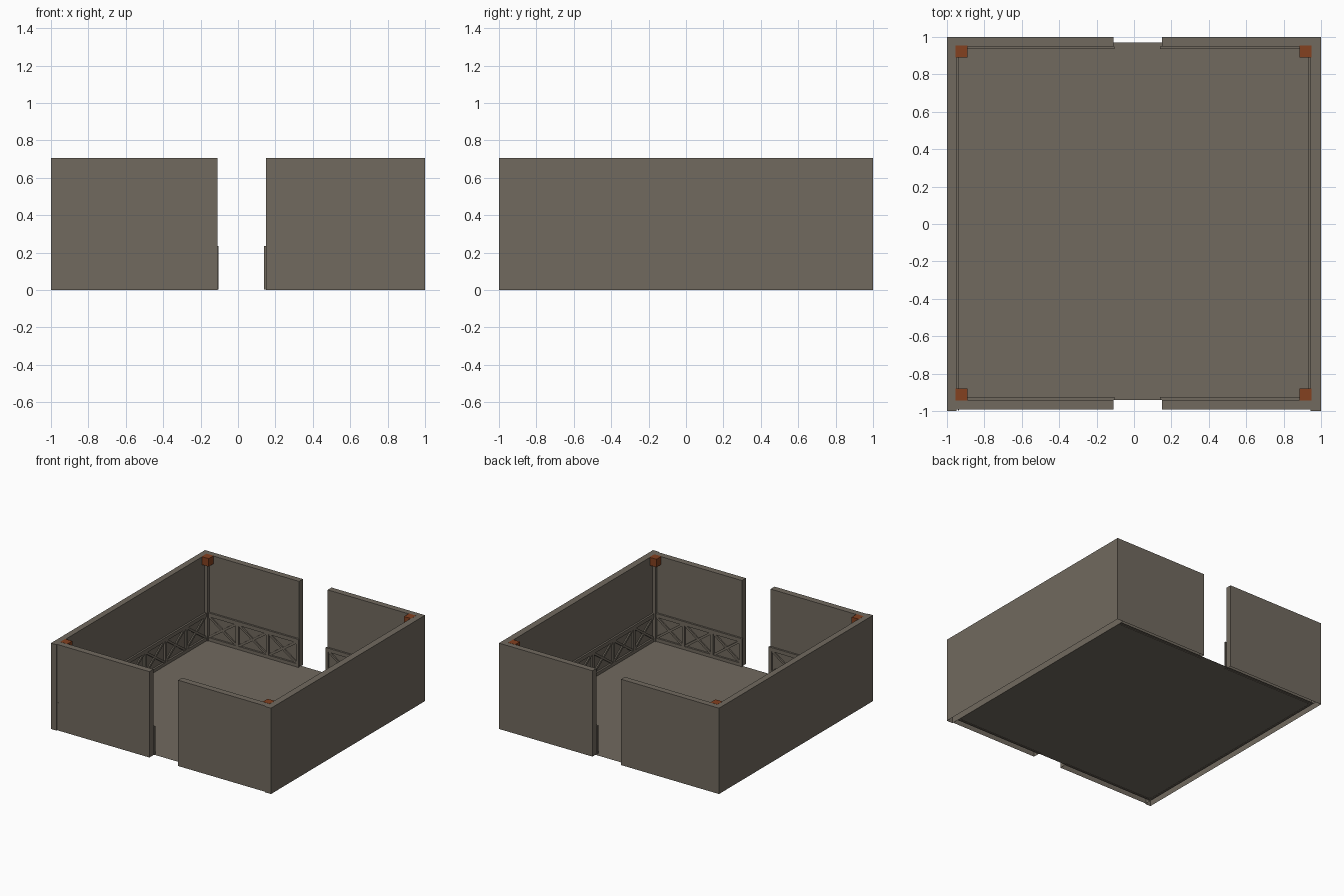
import bpy, bmesh, math
from mathutils import Matrix, Vector

if "Cube" in bpy.data.objects:
    bpy.data.objects.remove(bpy.data.objects["Cube"])


def material(name, rgb):
    m = bpy.data.materials.new(name)
    m.diffuse_color = (*rgb, 1)
    m.use_nodes = True
    m.node_tree.nodes["Principled BSDF"].inputs["Base Color"].default_value = m.diffuse_color
    return m


STONE = material("grey brown stone", (0.165, 0.143, 0.114))
RUST = material("rust orange", (0.23, 0.052, 0.014))


def add_box(bm, lo, hi, frame=Matrix(), turn=0.0):
    """Box between two corners, turned about its local y axis, placed by frame."""
    lo, hi = Vector(lo), Vector(hi)
    mat = (frame @ Matrix.Translation((lo + hi) / 2) @ Matrix.Rotation(turn, 4, 'Y')
           @ Matrix.Diagonal((*(hi - lo), 1)))
    bmesh.ops.create_cube(bm, size=1, matrix=mat)


def finish(bm, name, mat, open_bottom=False):
    bmesh.ops.recalc_face_normals(bm, faces=bm.faces)
    if open_bottom:
        down = [f for f in bm.faces if f.normal.z < -0.9]
        bmesh.ops.delete(bm, geom=down, context='FACES')
    me = bpy.data.meshes.new(name)
    bm.to_mesh(me)
    bm.free()
    me.materials.append(mat)
    ob = bpy.data.objects.new(name, me)
    bpy.context.collection.objects.link(ob)
    return ob


def box(name, lo, hi, mat, open_bottom=False):
    bm = bmesh.new()
    add_box(bm, lo, hi)
    return finish(bm, name, mat, open_bottom)


# inner room limits, doorway and heights
X0, X1, Y0, Y1 = -0.95, 0.945, -0.94, 0.95
D0, D1, H = -0.11, 0.15, 0.705
F = 0.005

# floor: a single flat sheet
bm = bmesh.new()
bm.faces.new([bm.verts.new(p) for p in
              ((X0, Y0, F), (X1, Y0, F), (X1, 0.97, F), (X0, 0.97, F))])
finish(bm, "floor", STONE)

# walls, hollow underneath
box("left_wall", (-1, -1, 0), (X0, 1, H), STONE, True)
box("right_wall", (X1, -1, 0), (1, 1, H), STONE, True)
for side, a, b in (("front", -0.992, Y0), ("back", Y1, 1)):
    box(side + "_wall_left", (X0, a, 0), (D0, b, H), STONE, True)
    box(side + "_wall_right", (D1, a, 0), (X1, b, H), STONE, True)


def wainscot(name, start, end, inward, panels):
    """Low panelling: rails, posts and crossed braces."""
    s, e, n = Vector(start), Vector(end), Vector(inward)
    u = (e - s).normalized()
    length, top, depth = (e - s).length, 0.235, 0.015
    frame = Matrix.Translation(s) @ Matrix((
        (u.x, n.x, 0, 0), (u.y, n.y, 0, 0), (0, 0, 1, 0), (0, 0, 0, 1)))
    bm = bmesh.new()
    rail, post, brace = 0.032, 0.024, 0.018
    add_box(bm, (0, 0, top - rail), (length, depth, top), frame)
    add_box(bm, (0, 0, 0.002), (length, depth, rail), frame)
    step = (length - post) / panels
    for i in range(panels + 1):
        add_box(bm, (i * step, 0, rail), (i * step + post, depth, top - rail), frame)
    w, h = step - post, top - 2 * rail
    ang, diag = math.atan2(h, w), math.hypot(w, h)
    for i in range(panels):
        c = i * step + post + w / 2
        for sign, d in ((1, 0.010), (-1, 0.0095)):
            add_box(bm, (c - diag / 2, 0, top / 2 - brace / 2),
                    (c + diag / 2, d, top / 2 + brace / 2), frame, sign * ang)
    finish(bm, name, STONE)


wainscot("left_panelling", (X0, Y0, 0), (X0, Y1, 0), (1, 0, 0), 7)
wainscot("right_panelling", (X1, Y0, 0), (X1, Y1, 0), (-1, 0, 0), 7)
for side, y, n in (("front", Y0, 1), ("back", Y1, -1)):
    wainscot(side + "_panelling_left", (X0, y, 0), (-0.104, y, 0), (0, n, 0), 3)
    wainscot(side + "_panelling_right", (0.14, y, 0), (X1, y, 0), (0, n, 0), 3)

# rail end showing through the front wall
box("rail_end", (-0.942, -0.996, 0.185), (-0.935, -0.98, 0.23), STONE)

# slim corner posts with rust coloured caps
for xn, x, sx in (("left", X0, 1), ("right", X1, -1)):
    for yn, y, sy in (("front", Y0, 1), ("back", Y1, -1)):
        for part, size, z0, z1, off, mat in (
                ("post", 0.025, 0.002, 0.645, 0, STONE),
                ("cap", 0.060, 0.640, 0.698, -0.004, RUST)):
            xs = sorted((x + sx * off, x + sx * size))
            ys = sorted((y + sy * off, y + sy * size))
            if part == "cap":
                # cap stands just inside the wall faces so its top stays visible
                z1 = H + 0.001
            box(f"{yn}_{xn}_{part}", (xs[0], ys[0], z0), (xs[1], ys[1], z1), mat)
